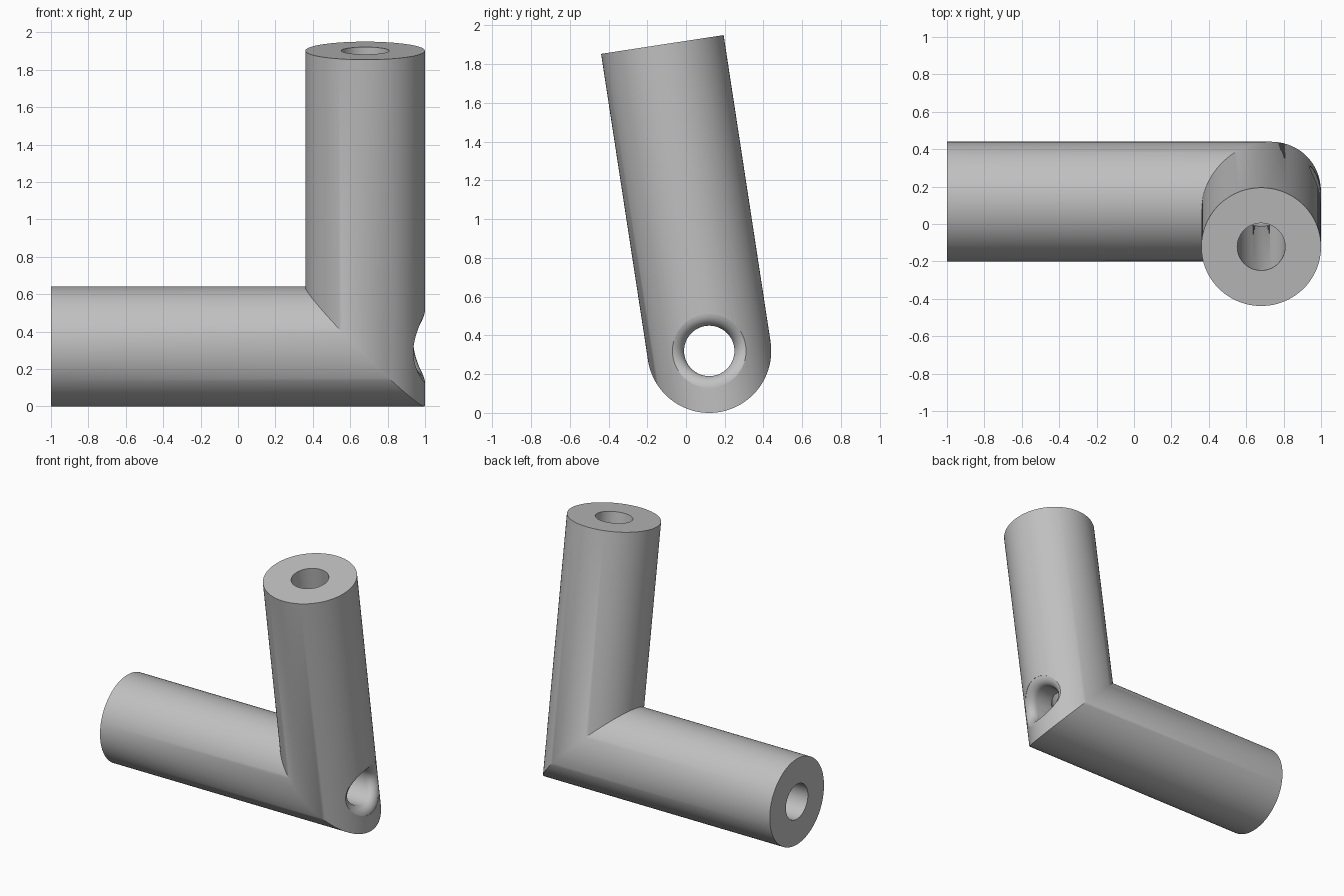
import bpy, bmesh, math
from mathutils import Vector

if "Cube" in bpy.data.objects:
    bpy.data.objects.remove(bpy.data.objects["Cube"], do_unlink=True)

R, BORE, FLARE = 0.32, 0.13, 0.19      # tube, bore and flared mouth radii
SEGS = 96
TILT = math.radians(8.7)
CORNER = Vector((0.68, 0.12, R))       # where both axes meet
X = Vector((1, 0, 0))
UP = Vector((0, -math.sin(TILT), math.cos(TILT)))
SIDE = X.cross(UP)
ARM = 1.60                             # length of the leaning arm
ANGLES = [2 * math.pi * i / SEGS for i in range(SEGS)]

grey = bpy.data.materials.new("plain grey")
grey.use_nodes = True
grey.diffuse_color = (0.53, 0.53, 0.53, 1)
grey.node_tree.nodes["Principled BSDF"].inputs["Base Color"].default_value = (0.53, 0.53, 0.53, 1)


def loft(name, rings):
    """Closed solid through a list of rings of points."""
    bm = bmesh.new()
    loops = [[bm.verts.new(p) for p in ring] for ring in rings]
    for a, b in zip(loops, loops[1:]):
        for i in range(SEGS):
            j = (i + 1) % SEGS
            bm.faces.new((a[i], a[j], b[j], b[i]))
    bm.faces.new(loops[0])
    bm.faces.new(loops[-1])
    bmesh.ops.recalc_face_normals(bm, faces=bm.faces)
    mesh = bpy.data.meshes.new(name)
    bm.to_mesh(mesh)
    bm.free()
    mesh.materials.append(grey)
    obj = bpy.data.objects.new(name, mesh)
    bpy.context.collection.objects.link(obj)
    return obj


def ring(centre, u, v, radius):
    return [centre + radius * (math.cos(a) * u + math.sin(a) * v) for a in ANGLES]


def cut(target, cutter):
    cutter.hide_render = True
    mod = target.modifiers.new("bore", 'BOOLEAN')
    mod.operation = 'DIFFERENCE'
    mod.solver = 'EXACT'
    mod.object = cutter
    bpy.ops.object.modifier_apply(modifier=mod.name)
    bpy.data.objects.remove(cutter, do_unlink=True)


# Mitred elbow: open end, mitre ellipse, upper end
left_end = CORNER - X * (CORNER.x + 1)
elbow = loft("elbow_tube", [
    ring(left_end, SIDE, UP, R),
    ring(CORNER, SIDE, UP - X, R),
    ring(CORNER + UP * ARM, SIDE, -X, R),
])
bpy.context.view_layer.objects.active = elbow
elbow.select_set(True)


# Horizontal bore, with a rounded mouth that follows the curved wall
def mouth_ring(t):
    radius = FLARE - (FLARE - BORE) * (1 - math.cos(t))
    points = []
    for a in ANGLES:
        across = FLARE * math.cos(a)
        wall = math.sqrt(R * R - across * across) - 0.002
        depth = 0.06 * math.sin(t)
        offset = radius * (math.cos(a) * SIDE + math.sin(a) * UP)
        points.append(CORNER + X * (wall - depth) + offset)
    return points


def rounded_mouth(t):
    # convex quarter round: flat at the wall, straight at the bore
    radius = FLARE - (FLARE - BORE) * math.sin(t)
    points = []
    for a in ANGLES:
        wall = math.sqrt(R * R - (FLARE * math.cos(a)) ** 2) - 0.002
        depth = 0.06 * (1 - math.cos(t))
        offset = radius * (math.cos(a) * SIDE + math.sin(a) * UP)
        points.append(CORNER + X * (wall - depth) + offset)
    return points


STEPS = 8
rings = [ring(CORNER + X * 0.5, SIDE, UP, FLARE)]
rings += [rounded_mouth(math.pi / 2 * k / STEPS) for k in range(STEPS + 1)]
rings.append(ring(left_end - X * 0.1, SIDE, UP, BORE))
cut(elbow, loft("horizontal_bore", rings))

# Bore of the leaning arm, down to the horizontal bore
cut(elbow, loft("leaning_bore", [
    ring(CORNER, SIDE, X, BORE - 0.002),
    ring(CORNER + UP * (ARM + 0.1), SIDE, X, BORE - 0.002),
]))

bpy.ops.object.shade_smooth_by_angle(angle=math.radians(30))
